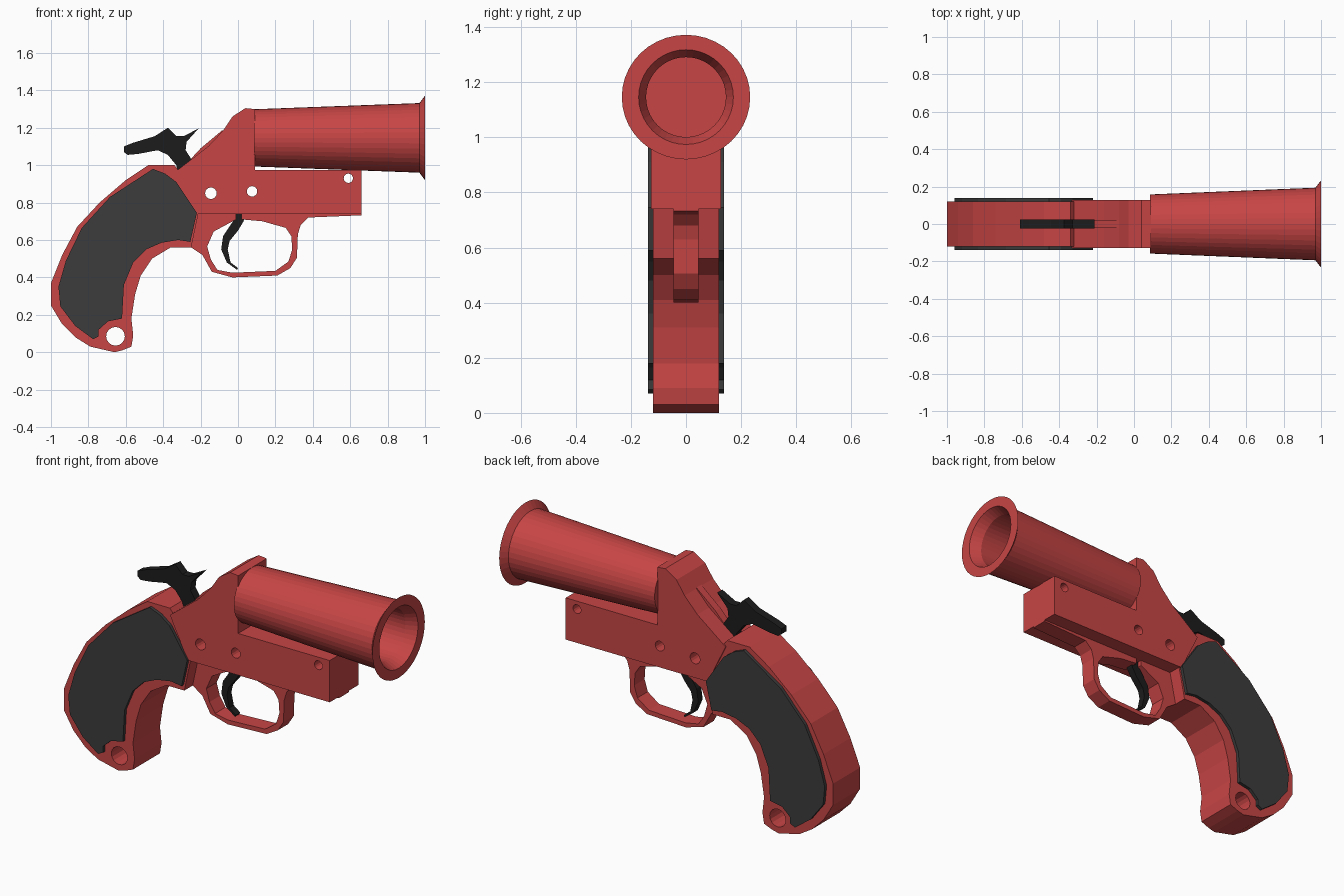
import bpy, bmesh, math
from mathutils import Matrix

if "Cube" in bpy.data.objects:
    bpy.data.objects.remove(bpy.data.objects["Cube"])


def material(name, rgb):
    m = bpy.data.materials.new(name)
    m.diffuse_color = (*rgb, 1)
    m.use_nodes = True
    m.node_tree.nodes["Principled BSDF"].inputs["Base Color"].default_value = m.diffuse_color
    return m


RED = material("red_plastic", (0.58, 0.06, 0.06))
GREY = material("dark_grey_grip", (0.045, 0.045, 0.045))
BLACK = material("black_metal", (0.012, 0.012, 0.012))


def make(name, bm, mat):
    bmesh.ops.recalc_face_normals(bm, faces=bm.faces)
    me = bpy.data.meshes.new(name)
    bm.to_mesh(me)
    bm.free()
    ob = bpy.data.objects.new(name, me)
    bpy.context.collection.objects.link(ob)
    if mat:
        me.materials.append(mat)
    return ob


def plate(name, pts, y0, y1, mat):
    """Extrude an (x, z) side profile from y0 to y1."""
    bm = bmesh.new()
    f = bm.faces.new([bm.verts.new((x, y0, z)) for x, z in pts])
    new = bmesh.ops.extrude_face_region(bm, geom=[f])["geom"]
    bmesh.ops.translate(bm, vec=(0, y1 - y0, 0),
                        verts=[v for v in new if isinstance(v, bmesh.types.BMVert)])
    return make(name, bm, mat)


def drill(ob, holes):
    """Cut round cross holes (x, z, radius) through a plate."""
    for x, z, r in holes:
        bm = bmesh.new()
        bmesh.ops.create_cone(bm, cap_ends=True, segments=16, radius1=r, radius2=r, depth=1,
                              matrix=Matrix.Translation((x, 0, z)) @ Matrix.Rotation(math.pi / 2, 4, 'X'))
        cutter = make("hole_cutter", bm, None)
        cutter.hide_render = True
        mod = ob.modifiers.new("hole", 'BOOLEAN')
        mod.operation = 'DIFFERENCE'
        mod.solver = 'EXACT'
        mod.object = cutter
        bpy.context.view_layer.objects.active = ob
        bpy.ops.object.modifier_apply(modifier=mod.name)
        bpy.data.objects.remove(cutter)


# Curved grip frame with lanyard hole
grip = plate("grip_frame", [
    (-.34, 1.0), (-.48, 1.0), (-.60, .92), (-.74, .80), (-.86, .67), (-.94, .52), (-1, .37),
    (-1, .25), (-.94, .15), (-.87, .08), (-.79, .03), (-.66, 0), (-.62, .01), (-.57, .03),
    (-.56, .09), (-.57, .18), (-.55, .31), (-.52, .41), (-.46, .50), (-.36, .56), (-.25, .56),
    (-.21, .75), (-.30, .95)], -.12, .12, RED)
drill(grip, [(-.655, .085, .05)])

# Grip panels on both sides
panel = [(-.455, .98), (-.39, .955), (-.33, .91), (-.22, .745), (-.255, .59), (-.32, .60),
         (-.41, .585), (-.49, .55), (-.56, .48), (-.61, .36), (-.62, .18), (-.695, .165),
         (-.745, .12), (-.745, .085), (-.775, .07), (-.87, .14), (-.95, .245), (-.96, .35),
         (-.92, .49), (-.835, .665), (-.685, .83)]
for side, s in (("front", -1), ("back", 1)):
    plate("grip_panel_" + side, panel, s * .112, s * .138, GREY)

# Receiver with the block under the barrel and its pin holes
receiver = plate("receiver", [
    (-.225, .74), (.66, .74), (.66, .975), (.09, .975), (.09, 1.30), (.04, 1.305), (-.03, 1.26),
    (-.08, 1.185), (-.16, 1.10), (-.335, .965)], -.127, .127, RED)
drill(receiver, [(-.145, .85, .031), (.075, .86, .028), (.59, .93, .025)])

# Small fin on the rear slope in front of the hammer
plate("hammer_fin", [(-.32, .96), (-.20, 1.09), (-.08, 1.19), (-.12, 1.05)], -.022, .022, RED)

# Trigger guard and thin rail under the block
plate("trigger_guard", [
    (-.01, .75), (-.22, .75), (-.25, .56), (-.19, .52), (-.14, .43), (-.03, .40), (.21, .41),
    (.28, .45), (.315, .505), (.32, .63), (.335, .68), (.375, .72), (.66, .732), (.66, .75),
    (.02, .75), (.02, .71), (.13, .70), (.255, .665), (.285, .62), (.29, .55), (.27, .485),
    (.20, .435), (-.03, .425), (-.11, .44), (-.145, .495), (-.165, .565), (-.13, .645),
    (-.01, .71)], -.046, .046, RED)

# Curved trigger
plate("trigger", [
    (-.03, .74), (.04, .74), (.03, .70), (0, .65), (-.045, .595), (-.055, .55), (-.04, .48),
    (0, .45), (-.005, .44), (-.06, .48), (-.09, .55), (-.08, .62), (-.02, .71)],
    -.02, .02, BLACK)

# Hammer with thumb spur
plate("hammer", [
    (-.61, 1.10), (-.56, 1.12), (-.445, 1.155), (-.375, 1.2), (-.33, 1.155), (-.29, 1.155),
    (-.21, 1.197), (-.275, 1.125), (-.28, 1.08), (-.245, 1.025), (-.32, .955), (-.33, 1.0),
    (-.375, 1.055), (-.43, 1.08), (-.535, 1.06), (-.59, 1.055), (-.61, 1.07)],
    -.023, .023, BLACK)

# Tapered barrel with flared muzzle and stepped bore, lathed around x
SIDES = 40
bm = bmesh.new()
rings = []
for x, ry, rz in [(.085, .158, .153), (.97, .194, .186), (1, .233, .226), (1, .172, .172),
                  (.94, .145, .145), (.12, .145, .145)]:
    rings.append([bm.verts.new((x, ry * math.cos(a), 1.146 + rz * math.sin(a)))
                  for a in (2 * math.pi * i / SIDES for i in range(SIDES))])
for a, b in zip(rings, rings[1:]):
    for i in range(SIDES):
        j = (i + 1) % SIDES
        bm.faces.new((a[i], a[j], b[j], b[i]))
bm.faces.new(rings[0])
bm.faces.new(rings[-1])
make("barrel", bm, RED)
